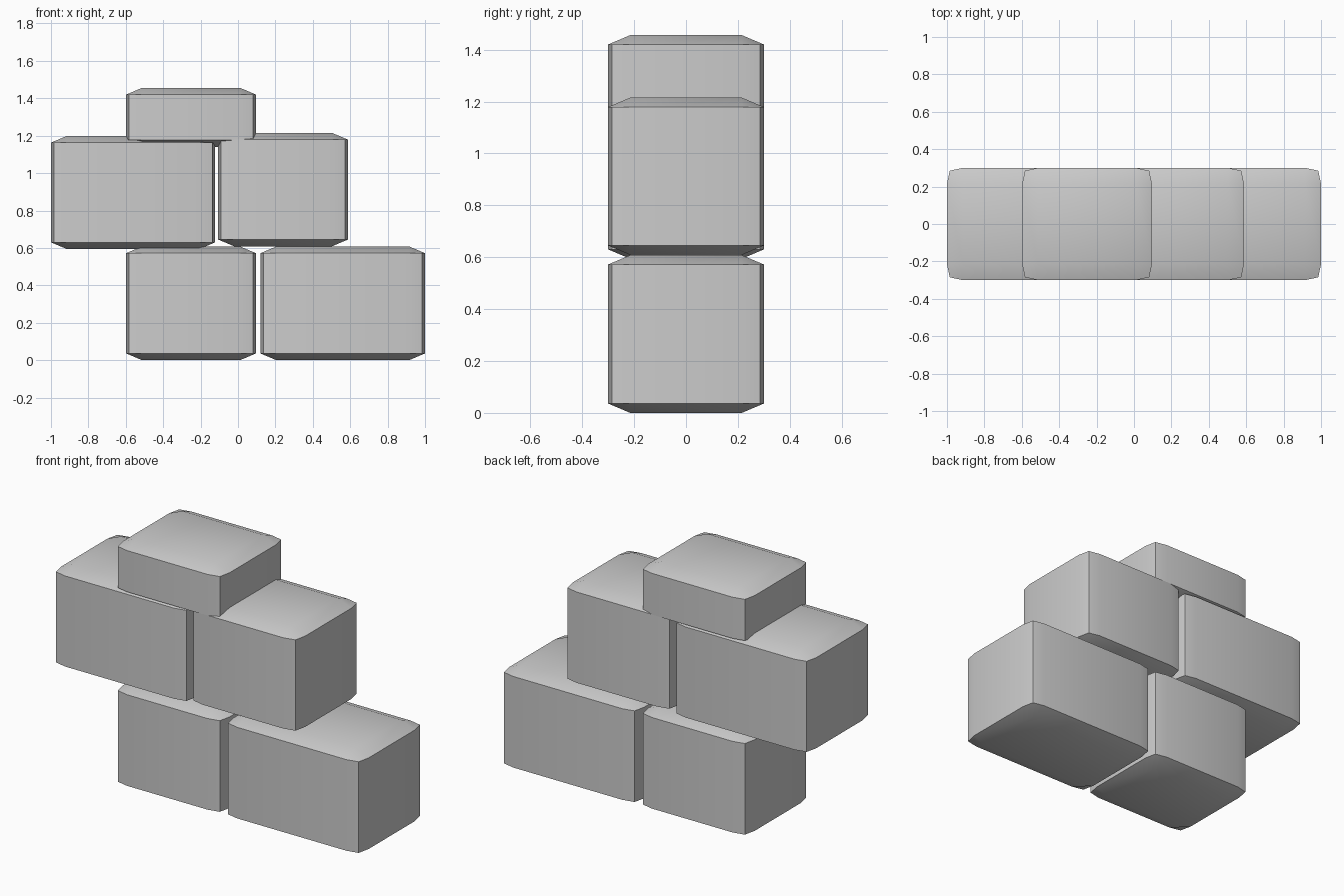
import bpy, bmesh

if "Cube" in bpy.data.objects:
    bpy.data.objects.remove(bpy.data.objects["Cube"])

HALF_DEPTH = 0.30   # half block depth
INSET = 0.085       # how far the flat faces stop short of the edges
CORNER = 0.015      # pull-in of the upright corner edge
RIM = 0.036         # height of the sloped cap


def block(name, x0, x1, z0, z1):
    hx, hy = (x1 - x0) / 2, HALF_DEPTH
    cx = (x0 + x1) / 2
    bm = bmesh.new()

    # outline: three points per upright corner, counter-clockwise
    outline = []
    for sx, sy in ((1, 1), (-1, 1), (-1, -1), (1, -1)):
        pts = [(hx, hy - INSET), (hx - CORNER, hy - CORNER), (hx - INSET, hy)]
        if sx * sy < 0:
            pts.reverse()
        outline += [(sx * x, sy * y) for x, y in pts]

    def ring(points, z):
        return [bm.verts.new((cx + x, y, z)) for x, y in points]

    inner = [(sx * (hx - INSET), sy * (hy - INSET))
             for sx, sy in ((1, 1), (-1, 1), (-1, -1), (1, -1))]
    low, high = ring(outline, z0 + RIM), ring(outline, z1 - RIM)

    # upright walls
    for i in range(12):
        j = (i + 1) % 12
        bm.faces.new((low[i], low[j], high[j], high[i]))

    # sloped caps on top and bottom
    for rim, z in ((low, z0), (high, z1)):
        cap = ring(inner, z)
        bm.faces.new(cap)
        for k in range(4):
            a, b, c, d = (rim[(3 * k + n) % 12] for n in range(4))
            bm.faces.new((a, b, c, cap[k]))
            bm.faces.new((c, d, cap[(k + 1) % 4], cap[k]))

    bmesh.ops.recalc_face_normals(bm, faces=bm.faces)
    mesh = bpy.data.meshes.new(name)
    bm.to_mesh(mesh)
    bm.free()
    obj = bpy.data.objects.new(name, mesh)
    bpy.context.collection.objects.link(obj)
    bpy.ops.object.select_all(action='DESELECT')
    obj.select_set(True)
    bpy.context.view_layer.objects.active = obj
    bpy.ops.object.shade_smooth_by_angle()


# bottom course, middle course, half-height cap block
block("lower_left_block", -0.598, 0.096, 0.0, 0.608)
block("lower_right_block", 0.12, 1.0, 0.0, 0.608)
block("middle_left_block", -1.0, -0.122, 0.594, 1.199)
block("middle_right_block", -0.106, 0.588, 0.609, 1.215)
block("top_block", -0.598, 0.096, 1.141, 1.456)
